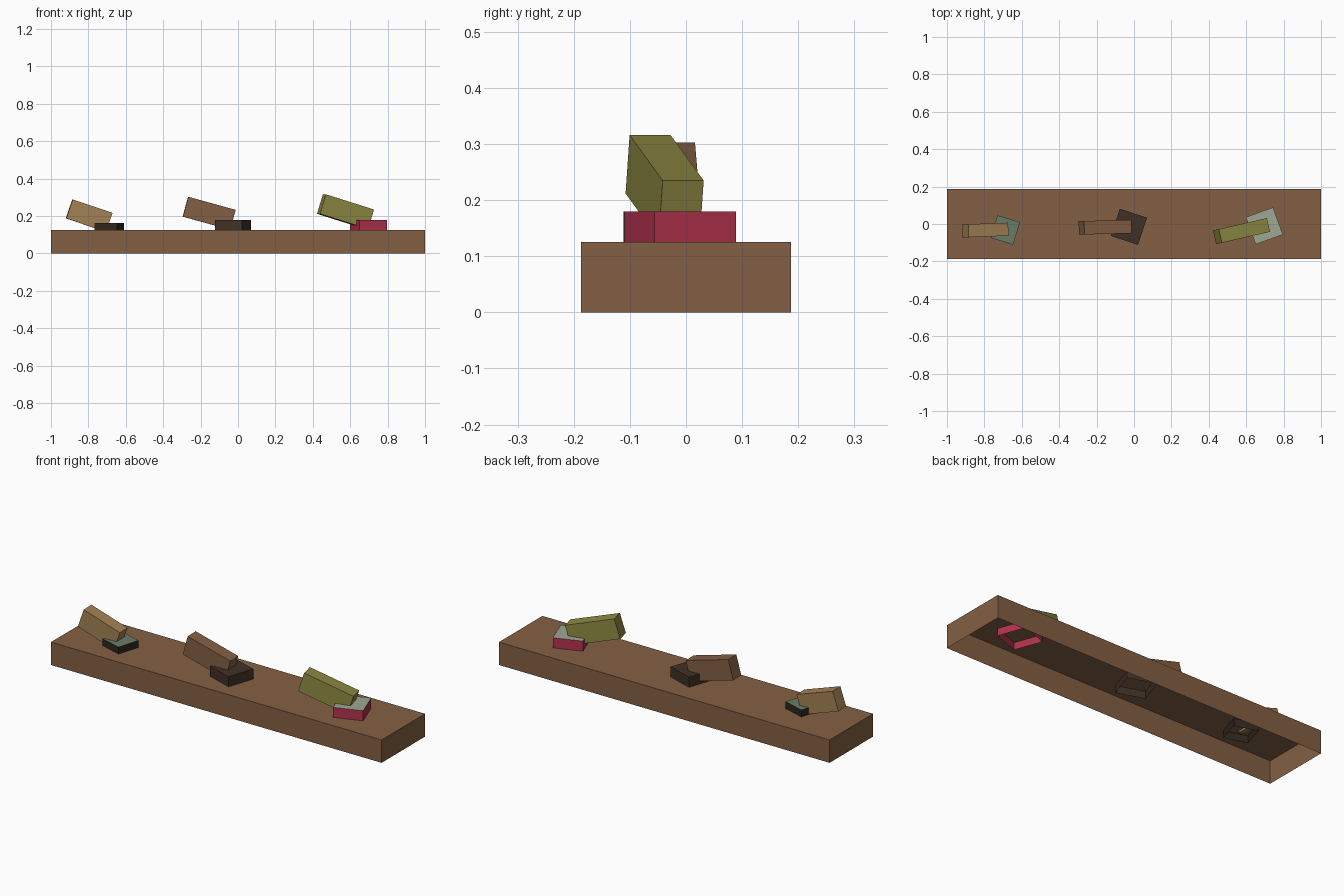
import bpy, bmesh, math
from mathutils import Vector, Matrix

old = bpy.data.objects.get("Cube")
if old:
    bpy.data.objects.remove(old, do_unlink=True)


def material(name, r, g, b):
    """Flat colour given as 8-bit values, stored linear."""
    rgba = [((v / 255 + 0.055) / 1.055) ** 2.4 for v in (r, g, b)] + [1]
    m = bpy.data.materials.new(name)
    m.use_nodes = True
    m.diffuse_color = rgba
    m.node_tree.nodes["Principled BSDF"].inputs["Base Color"].default_value = rgba
    return m


wood = material("wood brown", 132, 96, 68)
tan = material("tan", 163, 130, 84)
olive = material("olive", 142, 137, 66)
red = material("crimson", 178, 50, 77)
black = material("near black", 48, 38, 30)
dark = material("dark brown", 64, 48, 38)
sage = material("pale sage", 158, 168, 146)
moss = material("grey green", 104, 124, 104)


def box(name, size, matrix, mats, open_bottom=False):
    """Box whose upward face takes the second material, if there is one."""
    bm = bmesh.new()
    bmesh.ops.create_cube(bm, size=1, matrix=Matrix.Diagonal((*size, 1)))
    bm.normal_update()
    for f in bm.faces:
        if f.normal.z > 0.9:
            f.material_index = len(mats) - 1
    if open_bottom:
        under = [f for f in bm.faces if f.normal.z < -0.9]
        bmesh.ops.delete(bm, geom=under, context='FACES_ONLY')
    mesh = bpy.data.meshes.new(name)
    bm.to_mesh(mesh)
    bm.free()
    for m in mats:
        mesh.materials.append(m)
    ob = bpy.data.objects.new(name, mesh)
    ob.matrix_world = matrix
    bpy.context.collection.objects.link(ob)


def base(name, x, y, side, top, angle, mats):
    """Square foot sunk through the plank, open underneath."""
    bottom = 0.085
    place = Matrix.Translation((x, y, (top + bottom) / 2))
    turn = Matrix.Rotation(math.radians(angle), 4, 'Z')
    box(name, (side, side, top - bottom), place @ turn, mats, True)


def lever(name, high, low, width, height, mat):
    """Leaning bar, given the middle of both ends of its upper face."""
    high, low = Vector(high), Vector(low)
    d = low - high
    yaw = math.atan2(d.y, d.x)
    tilt = math.atan2(-d.z, math.hypot(d.x, d.y))
    turn = Matrix.Rotation(yaw, 4, 'Z') @ Matrix.Rotation(tilt, 4, 'Y')
    place = Matrix.Translation((high + low) / 2)
    drop = Matrix.Translation((0, 0, -height / 2))
    box(name, (d.length, width, height), place @ turn @ drop, [mat])


# Long plank, hollow underneath
box("plank", (2, 0.375, 0.125), Matrix.Translation((0, 0, 0.0625)), [wood], True)

# Square bases
base("right_base", -0.688, -0.032, 0.126, 0.163, -17, [black, moss])
base("middle_base", -0.027, -0.015, 0.153, 0.18, -18.5, [dark])
base("left_base", 0.697, -0.01, 0.155, 0.18, 20, [red, sage])

# Leaning levers
lever("right_lever", (-0.885, -0.036, 0.289), (-0.672, -0.028, 0.217), 0.07, 0.107, tan)
lever("middle_lever", (-0.266, -0.02, 0.303), (-0.013, -0.014, 0.233), 0.072, 0.11, wood)
lever("left_lever", (0.462, -0.064, 0.316), (0.719, -0.005, 0.235), 0.075, 0.109, olive)
